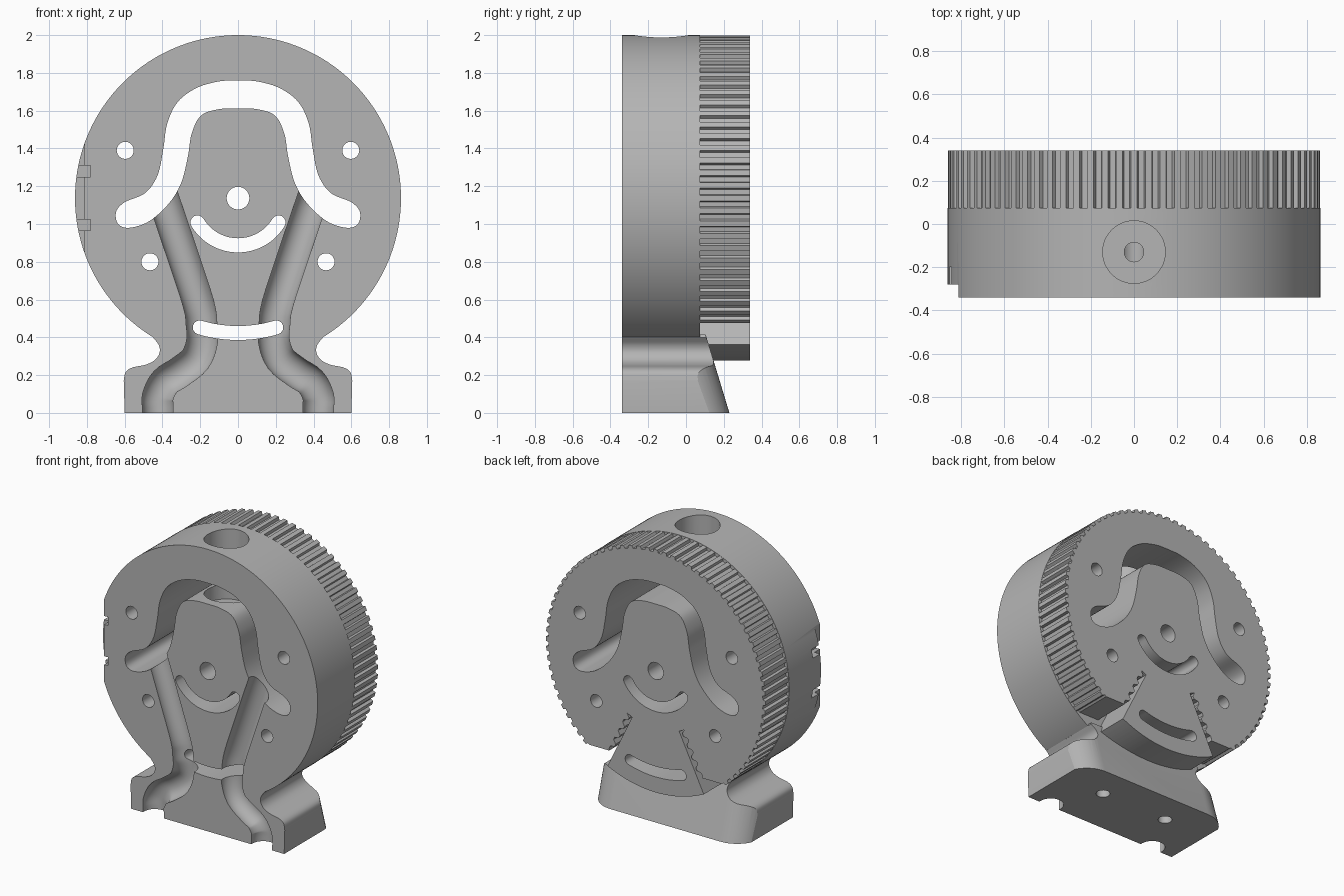
import bpy, bmesh, math
from mathutils import Vector

cube = bpy.data.objects.get("Cube")
if cube:
    bpy.data.objects.remove(cube, do_unlink=True)

AXLE = 1.137      # height of the wheel centre
R = 0.863         # wheel radius
FRONT, STEP, BACK = -0.34, 0.075, 0.34

grey = bpy.data.materials.new("plain_grey")
grey.use_nodes = True
colour = (0.46, 0.46, 0.46, 1)
grey.diffuse_color = colour
grey.node_tree.nodes["Principled BSDF"].inputs["Base Color"].default_value = colour


def loft(name, rings):
    """Closed solid through rings of 3D points."""
    bm = bmesh.new()
    loops = [[bm.verts.new(p) for p in ring] for ring in rings]
    bm.faces.new(loops[0])
    bm.faces.new(loops[-1])
    n = len(loops[0])
    for a, b in zip(loops, loops[1:]):
        for i in range(n):
            j = (i + 1) % n
            bm.faces.new((a[i], a[j], b[j], b[i]))
    bmesh.ops.recalc_face_normals(bm, faces=bm.faces[:])
    if bm.calc_volume(signed=True) < 0:
        bmesh.ops.reverse_faces(bm, faces=bm.faces[:])
    me = bpy.data.meshes.new(name)
    bm.to_mesh(me)
    bm.free()
    me.materials.append(grey)
    ob = bpy.data.objects.new(name, me)
    bpy.context.scene.collection.objects.link(ob)
    return ob


def prism(name, pts, y0, y1):
    """Outline in x and z, extruded along y."""
    return loft(name, [[(x, y, z) for x, z in pts] for y in (y0, y1)])


def polar(r, a, z=AXLE):
    """Point at an angle measured from straight down."""
    return (r * math.sin(a), z - r * math.cos(a))


def circle(x, z, r, n=48):
    return [(x + r * math.cos(math.tau * i / n), z + r * math.sin(math.tau * i / n)) for i in range(n)]


def smooth(pts, steps=6):
    """Catmull-Rom curve through the points."""
    v = [Vector(p) for p in pts]
    v = [2 * v[0] - v[1]] + v + [2 * v[-1] - v[-2]]
    out = []
    for a, b, c, d in zip(v, v[1:], v[2:], v[3:]):
        for k in range(steps):
            t = k / steps
            out.append(0.5 * (2 * b + (c - a) * t + (2 * a - 5 * b + 4 * c - d) * t * t
                              + (3 * b - a - 3 * c + d) * t ** 3))
    return [tuple(p) for p in out + [v[-2]]]


def mirrored(pts):
    return pts + [(-x, z) for x, z in reversed(pts) if abs(x) > 1e-4]


def arc_slot(r, half, angle, n=24):
    """Curved slot around the axle with round ends."""
    sweep = [-angle + 2 * angle * i / n for i in range(n + 1)]

    def cap(end, start):
        cx, cz = polar(r, end)
        return [polar(half, start + math.pi * k / 8, cz) for k in range(1, 8)], cx

    pts = [polar(r + half, a) for a in sweep]
    for end, start, side in ((angle, angle, [polar(r - half, a) for a in reversed(sweep)]),
                             (-angle, math.pi - angle, [])):
        arc, cx = cap(end, start)
        pts += [(x + cx, z) for x, z in arc] + side
    return pts


def volume(me):
    bm = bmesh.new()
    bm.from_mesh(me)
    v = bm.calc_volume(signed=True)
    bm.free()
    return v


def combine(target, tool, operation):
    """Boolean that keeps the first solver result of sensible volume."""
    before = volume(target.data)
    low, high = {"DIFFERENCE": (0.6, 1.0001), "UNION": (0.9999, 3), "INTERSECT": (0.3, 1.0001)}[operation]
    mod = target.modifiers.new(operation.lower(), "BOOLEAN")
    mod.operation, mod.object = operation, tool
    result = None
    for solver in ("EXACT", "MANIFOLD", "FLOAT"):
        mod.solver = solver
        bpy.context.view_layer.update()
        deps = bpy.context.evaluated_depsgraph_get()
        me = bpy.data.meshes.new_from_object(target.evaluated_get(deps))
        if low * before < volume(me) < high * before:
            result = me
            break
    target.modifiers.remove(mod)
    if result:
        target.data = result
    bpy.data.objects.remove(tool, do_unlink=True)


def cut_box(x0, x1, z0, z1, y0, y1):
    combine(body, prism("box_cutter", [(x0, z0), (x1, z0), (x1, z1), (x0, z1)], y0, y1), "DIFFERENCE")


def bore(r, x, y, z0, z1):
    rings = [[(px, py, z) for px, py in circle(x, y, r)] for z in (z0, z1)]
    combine(body, loft("bore_cutter", rings), "DIFFERENCE")


# Round front housing
body = prism("wheel_housing", circle(0, AXLE, R, 160), FRONT, STEP)

# Toothed rear rim, plain along the bottom sector
teeth, rim = 80, []
for i in range(teeth):
    a = math.tau * (i + 0.5) / teeth
    plain = min(a, math.tau - a) < math.radians(30)
    for off, depth in ((-0.022, 0), (-0.015, 0.02), (0.015, 0.02), (0.022, 0)):
        rim.append(polar(R - 0.002 - (0 if plain else depth), a + off))
gear = prism("toothed_rim", rim, STEP - 0.03, BACK)

# Zigzag gaps that set the bottom sector apart from the rim
ANG = math.radians(26)
along, across = Vector(polar(1, ANG, 0)), Vector((math.cos(ANG), math.sin(ANG)))
hub = Vector((0, AXLE))
zigzag = [hub + along * (0.74 - 0.02 * k) + across * (0.045 if k % 4 < 2 else 0.018) for k in range(17)]
gap = [hub + along * 0.42, hub + along, Vector((0.95, 0.2)), Vector((0.95, 0.475)),
       Vector((zigzag[0].x, 0.475))] + zigzag
for s in (1, -1):
    combine(gear, prism("gap_cutter", [(s * p.x, p.y) for p in gap], STEP, 0.5), "DIFFERENCE")

# Flared foot: front outline crossed with a tapered, rounded plan
half = [(0.6, 0)] + smooth([(0.605, 0.17), (0.595, 0.215), (0.56, 0.24), (0.49, 0.255), (0.44, 0.28),
                            (0.415, 0.32), (0.42, 0.36), (0.45, 0.4)]) + [(0.4, 0.5)]
foot = prism("foot", mirrored(half), FRONT, 0.3)
rings = []
for z, back in ((-0.05, 0.245), (0.415, 0.104)):
    c, rad = 0.43, 0.19
    corner = [(c + rad * math.cos(t * math.pi / 24), back - rad + rad * math.sin(t * math.pi / 24))
              for t in range(13)]
    rings.append([(x, y, z) for x, y in mirrored([(c + rad, FRONT - 0.1)] + corner)])
combine(foot, loft("taper_cutter", rings), "INTERSECT")

combine(body, foot, "UNION")
combine(body, gear, "UNION")

# Arch-shaped slot, curved slots and axle hole
arch = smooth([(0, 1.76), (0.1, 1.755), (0.22, 1.72), (0.32, 1.645), (0.375, 1.53), (0.395, 1.4),
               (0.425, 1.26), (0.49, 1.165), (0.6, 1.115), (0.645, 1.065), (0.635, 1.0), (0.575, 0.98),
               (0.47, 1.015), (0.365, 1.11), (0.3, 1.22), (0.265, 1.36), (0.245, 1.48), (0.195, 1.575),
               (0.1, 1.608), (0, 1.612)])
cuts = [arch + [(-x, z) for x, z in arch[-2:0:-1]], arc_slot(0.25, 0.0375, math.radians(59)),
        arc_slot(0.714, 0.037, math.radians(16.5)), circle(0, AXLE, 0.06)]
# Bolt holes
for s in (1, -1):
    cuts += [circle(s * 0.597, 1.39, 0.045), circle(s * 0.466, 0.8, 0.045)]
for pts in cuts:
    combine(body, prism("through_cutter", pts, -0.6, 0.6), "DIFFERENCE")

# Round cable channels in the front face
path = [Vector(p) for p in smooth([(0.4, 1.15), (0.3, 0.855), (0.21, 0.58), (0.193, 0.47), (0.19, 0.38),
                                   (0.225, 0.285), (0.31, 0.215), (0.385, 0.165), (0.424, 0.09),
                                   (0.425, 0.03), (0.425, -0.05)], 4)]
for s in (1, -1):
    rings = []
    for i, p in enumerate(path):
        d = (path[min(i + 1, len(path) - 1)] - path[max(i - 1, 0)]).normalized()
        rings.append([(s * (p.x - d.y * u), FRONT + 0.015 + v, p.y + d.x * u)
                      for u, v in circle(0, 0, 0.083, 28)])
    combine(body, loft("channel_cutter", rings), "DIFFERENCE")

# Top bore, its narrow pilot hole, and two holes under the foot
bore(0.145, 0, -0.13, 1.5, 2.2)
bore(0.045, 0, -0.13, AXLE, 1.6)
for s in (1, -1):
    bore(0.045, s * 0.26, 0, -0.1, 0.2)

# Side flat with two small notches
cut_box(-1, -0.812, 0.7, 1.6, -0.5, -0.28)
for z in (0.995, 1.28):
    cut_box(-1, -0.782, z - 0.03, z + 0.03, -0.5, -0.2)

bpy.ops.object.select_all(action="DESELECT")
body.select_set(True)
bpy.context.view_layer.objects.active = body
bpy.ops.object.shade_smooth_by_angle(angle=math.radians(25))
